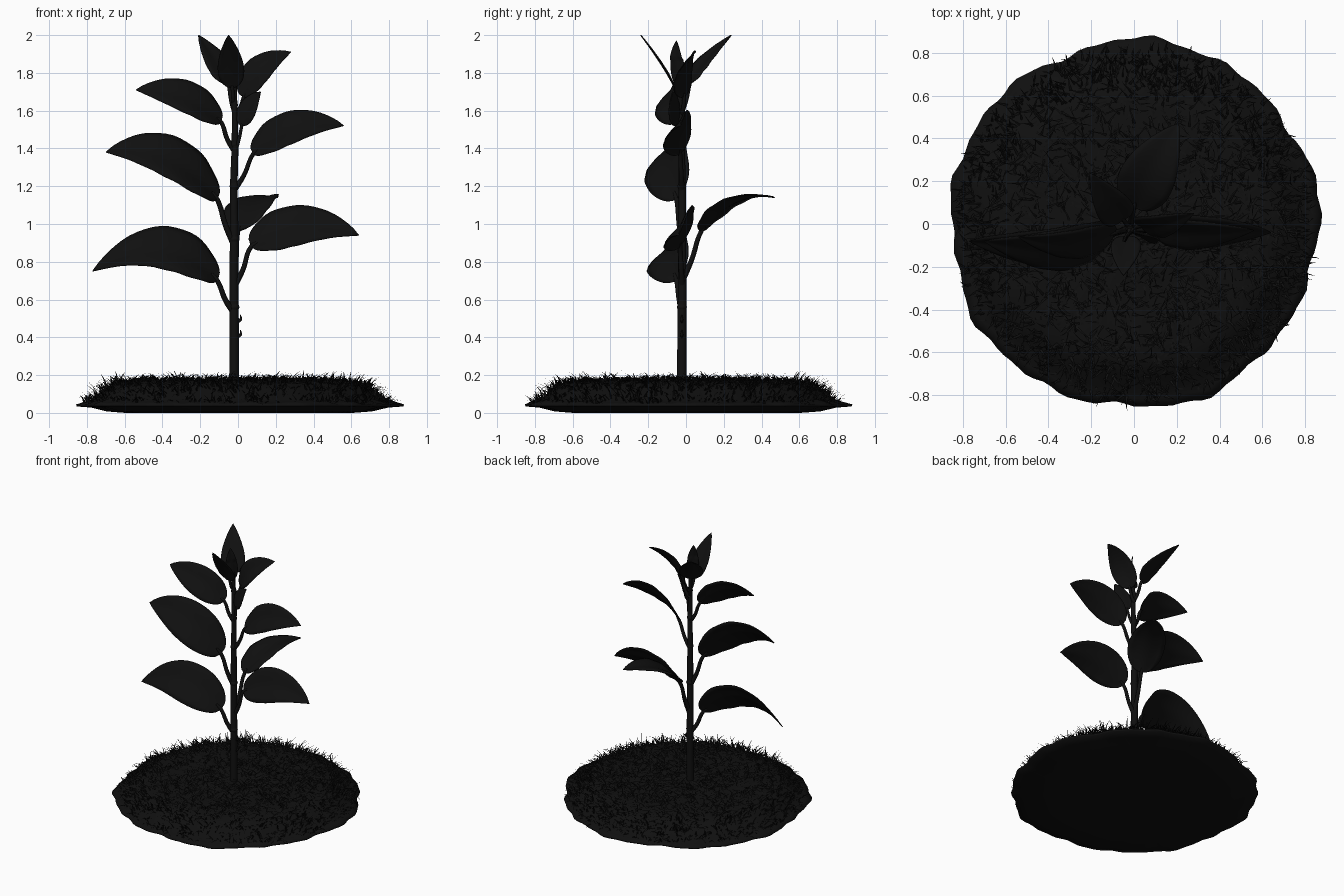
import bpy, bmesh, math, random
from mathutils import Vector as V

if "Cube" in bpy.data.objects:
    bpy.data.objects.remove(bpy.data.objects["Cube"])

random.seed(4)
dark = bpy.data.materials.new("near_black")
dark.diffuse_color = (0.005, 0.005, 0.005, 1)
dark.use_nodes = True
dark.node_tree.nodes["Principled BSDF"].inputs["Base Color"].default_value = dark.diffuse_color


def add_mesh(name, verts, faces, smooth=True):
    me = bpy.data.meshes.new(name)
    me.from_pydata(verts, [], faces)
    bm = bmesh.new()
    bm.from_mesh(me)
    bmesh.ops.remove_doubles(bm, verts=bm.verts, dist=1e-5)
    if name == "soil_mound":
        bmesh.ops.recalc_face_normals(bm, faces=bm.faces)
    bm.to_mesh(me)
    bm.free()
    me.polygons.foreach_set("use_smooth", [smooth] * len(me.polygons))
    me.materials.append(dark)
    ob = bpy.data.objects.new(name, me)
    bpy.context.collection.objects.link(ob)
    return ob


def tube(name, pts, radii):
    cu = bpy.data.curves.new(name, 'CURVE')
    cu.dimensions = '3D'
    cu.bevel_depth = 1.0
    cu.bevel_resolution = 3
    cu.resolution_u = 6
    cu.use_fill_caps = True
    sp = cu.splines.new('BEZIER')
    sp.bezier_points.add(len(pts) - 1)
    for bp, p, r in zip(sp.bezier_points, pts, radii):
        bp.co, bp.radius = p, r
        bp.handle_left_type = bp.handle_right_type = 'AUTO'
    cu.materials.append(dark)
    ob = bpy.data.objects.new(name, cu)
    bpy.context.collection.objects.link(ob)


def leaf(name, stem_z, base, ctrl, tip, across, half):
    # petiole from the stem, then a cupped blade swept along a curved midrib
    base, ctrl, tip, across = V(base), V(ctrl), V(tip), V(across)
    root = V((-0.02, -0.02, stem_z))
    if stem_z < base.z - 0.06:
        mid = root.lerp(base, 0.5) + V((0, 0, -0.02))
        inside = base.lerp(ctrl, 0.12)
        r = 0.007 + half * 0.05
        tube(name + "_stalk", [root, mid, base, inside], [r * 1.25, r, r * 0.9, r * 0.5])
    rows, cols = 22, 8
    verts, faces = [], []
    peak = (0.357 ** 0.5) * (0.643 ** 0.9)
    for i in range(rows + 1):
        t = (i / rows) ** 1.3
        p = base * (1 - t) ** 2 + ctrl * 2 * t * (1 - t) + tip * t * t
        tan = ((ctrl - base) * (1 - t) + (tip - ctrl) * t).normalized()
        w = (across - tan * across.dot(tan)).normalized()
        n = tan.cross(w)
        if n.z < 0:
            n.negate()
        size = half * t ** 0.5 * (1 - t) ** 0.9 / peak
        for j in range(cols + 1):
            s = 2 * j / cols - 1
            ripple = 0.03 * half * math.sin(t * 26 + s) * abs(s) ** 3 * (1 - t)
            cup = 0.22 * size * (abs(s) ** 1.3) - 0.12 * size * s ** 4
            verts.append(p + w * size * s + n * (cup + ripple))
    k = cols + 1
    for i in range(rows):
        for j in range(cols):
            a = i * k + j
            faces.append((a, a + 1, a + k + 1, a + k))
    ob = add_mesh(name, verts, faces)
    sol = ob.modifiers.new("thickness", 'SOLIDIFY')
    sol.thickness = 0.006
    sol.offset = 0


# Soil mound: lathed profile with a lumpy outline
PROFILE = [(0, 0.165), (0.15, 0.165), (0.2, 0.178), (0.25, 0.165), (0.4, 0.168), (0.55, 0.168),
           (0.65, 0.155), (0.72, 0.12), (0.77, 0.075), (0.82, 0.055), (0.86, 0.045),
           (0.855, 0.034), (0.78, 0.028), (0.7, 0.008), (0.6, 0), (0, 0)]


def lump(a):
    return (0.010 * math.sin(5 * a + 1) + 0.009 * math.sin(9 * a)
            + 0.007 * math.sin(17 * a + 2) + 0.005 * math.sin(31 * a))


def ground(r):
    for (r0, z0), (r1, z1) in zip(PROFILE[:10], PROFILE[1:11]):
        if r <= r1:
            return z0 + (z1 - z0) * (r - r0) / (r1 - r0)
    return 0.045


N = 120
verts, faces = [], []
for r, z in PROFILE:
    for i in range(N):
        a = 2 * math.pi * i / N
        rr = r * (1 + 1.2 * lump(a) * (r / 0.86) ** 2)
        bump = random.uniform(-0.006, 0.006) if z > 0.05 and r > 0 else 0
        verts.append((rr * math.cos(a), rr * math.sin(a), z + bump))
for j in range(len(PROFILE) - 1):
    for i in range(N):
        k = (i + 1) % N
        faces.append((j * N + i, j * N + k, j * N + N + k, j * N + N + i))
add_mesh("soil_mound", verts, faces)

# Grass: short curled blades scattered over the mound
verts, faces = [], []
for b in range(3600):
    r = 0.82 * math.sqrt(random.uniform(0.006, 1))
    a = random.uniform(0, 2 * math.pi)
    edge = r > 0.64
    p = V((r * math.cos(a), r * math.sin(a), ground(r) - 0.006))
    head = a + random.gauss(0, 0.9) if edge else random.uniform(0, 2 * math.pi)
    length = random.uniform(0.05, 0.11) * (0.7 if r > 0.76 else 1)
    lean = random.uniform(0.2, 1.2) if edge else random.uniform(0.6, 1.3)
    curl = random.uniform(0.15, 0.5)
    wid = random.uniform(0.004, 0.008)
    start = len(verts)
    for s in range(5):
        side = V((-math.sin(head), math.cos(head), 0)) * wid * (1 - s / 4.3)
        verts += [p - side, p + side]
        step = V((math.cos(head) * math.sin(lean), math.sin(head) * math.sin(lean), math.cos(lean)))
        p = p + step * length / 4
        p.z = min(max(p.z, 0.03), 0.225)
        lean += curl
        head += random.uniform(-0.25, 0.25)
    for s in range(4):
        q = start + 2 * s
        faces.append((q, q + 1, q + 3, q + 2))
add_mesh("grass_blades", verts, faces)

# Stem with slightly swollen nodes
tube("stem", [(-0.02, -0.022, 0.12), (-0.02, -0.022, 0.4), (-0.022, -0.02, 0.7), (-0.02, -0.022, 0.92),
              (-0.022, -0.02, 1.2), (-0.016, -0.025, 1.42), (-0.018, -0.03, 1.62), (-0.02, -0.03, 1.78)],
     [0.027, 0.025, 0.024, 0.023, 0.02, 0.018, 0.015, 0.012])
for i, (z, r) in enumerate([(0.56, 0.028), (0.92, 0.028), (1.2, 0.025), (1.42, 0.023), (1.63, 0.02)]):
    tube(f"stem_node_{i}", [(-0.02, -0.022, z - 0.03), (-0.02, -0.022, z), (-0.02, -0.022, z + 0.03)],
         [r * 0.6, r, r * 0.6])
for i, z in enumerate((0.4, 0.48)):
    tube(f"stem_bud_{i}", [(0.0, -0.022, z), (0.014, -0.022, z + 0.015), (0.012, -0.022, z + 0.04)],
         [0.006, 0.008, 0.002])

# Leaves: stem height, blade base, midrib control, tip, width direction, half width
leaf("lower_left_leaf", 0.53, (-.11, -.05, .70), (-.38, -.14, 1.01), (-.77, -.08, .75), (0, .62, .78), .15)
leaf("lower_right_leaf", 0.67, (.07, -.03, .88), (.33, -.02, 1.07), (.64, -.04, .94), (0, .58, .81), .132)
leaf("lower_back_leaf", 0.70, (0, .08, .96), (.07, .25, 1.18), (.21, .47, 1.14), (.9, -.4, .05), .13)
leaf("middle_left_leaf", 0.89, (-.11, -.05, 1.13), (-.36, -.15, 1.46), (-.70, -.08, 1.38), (0, .62, .78), .15)
leaf("middle_right_leaf", 1.18, (.08, -.03, 1.37), (.28, -.05, 1.58), (.56, -.03, 1.52), (0, .6, .8), .11)
leaf("upper_left_leaf", 1.39, (-.09, -.04, 1.54), (-.28, -.12, 1.73), (-.54, -.06, 1.71), (0, .6, .8), .11)
leaf("upper_small_leaf", 1.38, (.02, -.05, 1.52), (.05, -.06, 1.63), (.12, -.07, 1.70), (.85, -.5, -.2), .055)
leaf("top_right_leaf", 1.58, (.03, -.01, 1.67), (.09, -.02, 1.86), (.28, .05, 1.91), (-.45, .5, .6), .085)
leaf("top_back_leaf", 1.60, (-.05, .02, 1.74), (-.09, .06, 1.84), (-.21, .24, 2.0), (.85, .5, 0), .085)
leaf("top_front_leaf", 1.64, (-.03, -.06, 1.72), (-.04, -.12, 1.84), (-.05, -.24, 2.0), (1, 0, 0), .07)
leaf("top_inner_leaf", 1.72, (-.02, -.03, 1.72), (-.02, -.06, 1.86), (-.03, -.05, 1.97), (.6, .8, 0), .045)
